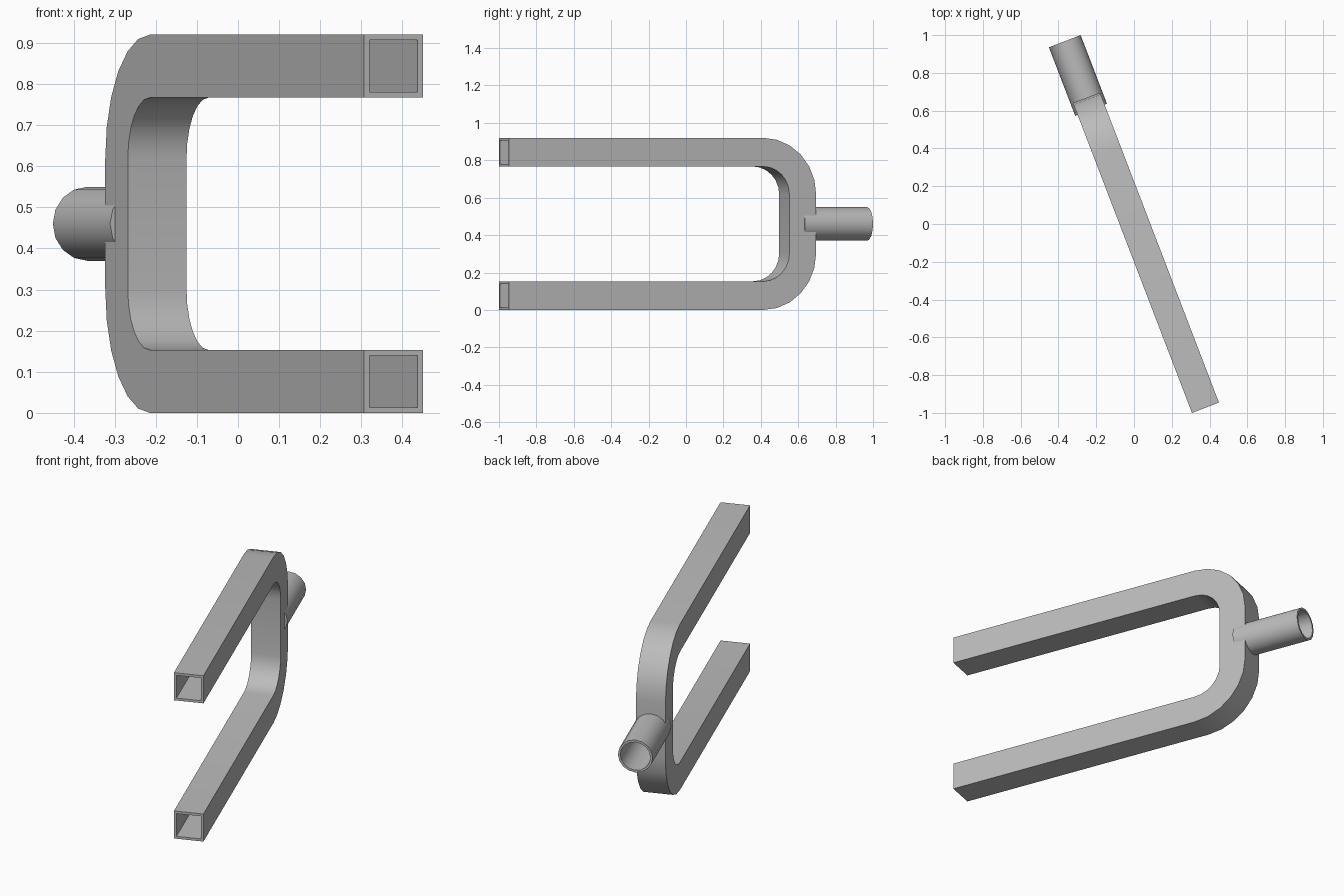
import bpy, bmesh, math
from mathutils import Matrix, Vector

cube = bpy.data.objects.get("Cube")
if cube:
    bpy.data.objects.remove(cube, do_unlink=True)

# Main dimensions, in a local frame where y runs along the fork
TURN = math.radians(21)
PLACE = Matrix.Translation((0.005, 0, 0)) @ Matrix.Rotation(TURN, 4, 'Z')
HEIGHT, SIZE, WALL = 0.92, 0.153, 0.0135
FRONT, BACK = -1.042, 0.716
BEND = 0.303
PIPE_START, PIPE_END, PIPE_R, PIPE_WALL = 0.648, 1.0366, 0.09, 0.012

steel = bpy.data.materials.new("grey steel")
steel.use_nodes = True
GREY = (0.5, 0.5, 0.5, 1)
steel.diffuse_color = GREY
steel.node_tree.nodes["Principled BSDF"].inputs["Base Color"].default_value = GREY


def finish(bm, name):
    bmesh.ops.recalc_face_normals(bm, faces=bm.faces)
    mesh = bpy.data.meshes.new(name)
    bm.to_mesh(mesh)
    bm.free()
    mesh.materials.append(steel)
    mesh.transform(PLACE)
    obj = bpy.data.objects.new(name, mesh)
    bpy.context.collection.objects.link(obj)
    bpy.ops.object.select_all(action='DESELECT')
    obj.select_set(True)
    bpy.context.view_layer.objects.active = obj
    bpy.ops.object.shade_smooth_by_angle(angle=math.radians(30))
    return obj


def skin(bm, rings):
    """Join a list of closed rings of points into a tube wall."""
    rings = [[bm.verts.new(p) for p in ring] for ring in rings]
    for a, b in zip(rings, rings[1:]):
        for i in range(len(a)):
            j = (i + 1) % len(a)
            bm.faces.new((a[i], a[j], b[j], b[i]))
    return rings


def hollow(name, outer, inner):
    """Outer and inner walls, closed by a rim at both ends."""
    bm = bmesh.new()
    out, inn = skin(bm, outer), skin(bm, inner)
    for end in (0, -1):
        o, n = out[end], inn[end]
        for i in range(len(o)):
            j = (i + 1) % len(o)
            bm.faces.new((o[i], o[j], n[j], n[i]))
    return finish(bm, name)


# Path of the fork: each station is a centre point and an outward direction
STEPS = 6
mid_r = BEND - SIZE / 2
stations = [(Vector((0, FRONT, HEIGHT - SIZE / 2)), Vector((0, 0, 1)))]
for top in (True, False):
    centre = Vector((0, BACK - BEND, HEIGHT - BEND if top else BEND))
    for k in range(STEPS + 1):
        t = math.pi / 2 * (1 - k / STEPS) - (0 if top else math.pi / 2)
        d = Vector((0, math.cos(t), math.sin(t)))
        stations.append((centre + d * mid_r, d))
stations.append((Vector((0, FRONT, SIZE / 2)), Vector((0, 0, -1))))


def square_rings(half):
    side = Vector((half, 0, 0))
    return [[c + d * half + side, c + d * half - side,
             c - d * half - side, c - d * half + side] for c, d in stations]


# Square tube bent into a fork
hollow("fork_tube", square_rings(SIZE / 2), square_rings(SIZE / 2 - WALL))


# Round pipe stub, its front end straddling the back of the fork
def round_rings(r, sides=16):
    angles = [math.tau * i / sides for i in range(sides)]
    return [[(r * math.cos(a), y, HEIGHT / 2 + r * math.sin(a)) for a in angles]
            for y in (PIPE_START, PIPE_END)]


hollow("pipe_stub", round_rings(PIPE_R), round_rings(PIPE_R - PIPE_WALL))
